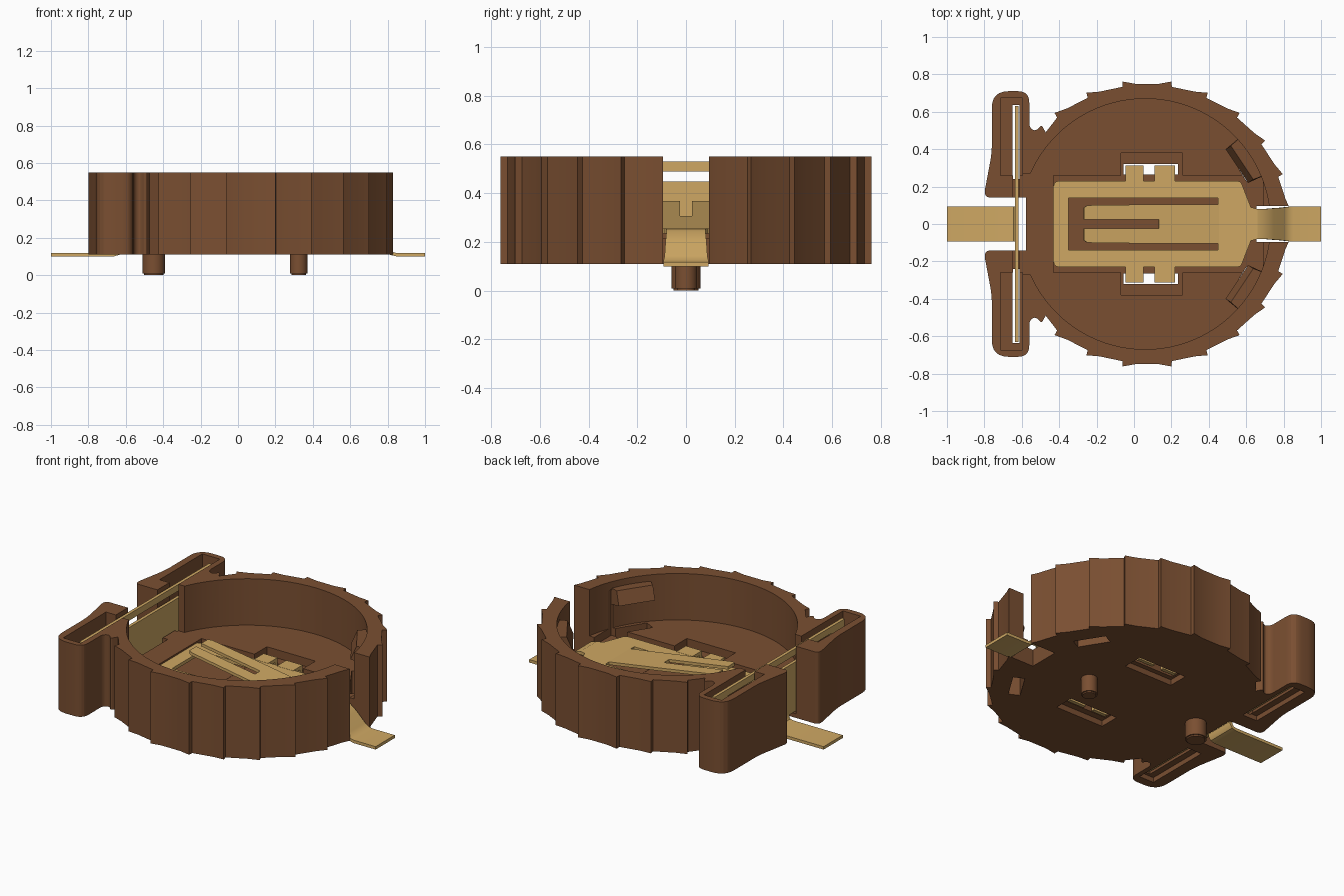
import bpy, bmesh, math
from mathutils import Vector

cube = bpy.data.objects.get("Cube")
if cube:
    bpy.data.objects.remove(cube, do_unlink=True)


def material(name, rgb):
    m = bpy.data.materials.new(name)
    m.use_nodes = True
    m.diffuse_color = (*rgb, 1)
    bsdf = next(n for n in m.node_tree.nodes if n.type == 'BSDF_PRINCIPLED')
    bsdf.inputs["Base Color"].default_value = (*rgb, 1)
    return m


BROWN = material("brown plastic", (0.195, 0.078, 0.031))
GOLD = material("gold metal", (0.62, 0.39, 0.125))


def finish(name, bm, mat):
    bmesh.ops.recalc_face_normals(bm, faces=bm.faces[:])
    me = bpy.data.meshes.new(name)
    bm.to_mesh(me)
    bm.free()
    me.materials.append(mat)
    ob = bpy.data.objects.new(name, me)
    bpy.context.collection.objects.link(ob)
    return ob


def prism(name, pts, z0, z1, mat=BROWN):
    """Extrude an outline in x, y from z0 to z1."""
    bm = bmesh.new()
    lo = [bm.verts.new((x, y, z0)) for x, y in pts]
    hi = [bm.verts.new((x, y, z1)) for x, y in pts]
    bm.faces.new(lo)
    bm.faces.new(hi)
    for i in range(len(pts)):
        j = (i + 1) % len(pts)
        bm.faces.new((lo[i], lo[j], hi[j], hi[i]))
    return finish(name, bm, mat)


def box(name, x0, x1, y0, y1, z0, z1, mat=BROWN):
    return prism(name, [(x0, y0), (x1, y0), (x1, y1), (x0, y1)], z0, z1, mat)


def circle(cx, cy, r, n):
    return [(cx + r * math.cos(2 * math.pi * i / n),
             cy + r * math.sin(2 * math.pi * i / n)) for i in range(n)]


def rounded(pts, n=6):
    """Round each corner (x, y, size) of an outline."""
    out = []
    for i, (x, y, r) in enumerate(pts):
        c = Vector((x, y))
        if r == 0:
            out.append((x, y))
            continue
        a = c + (Vector(pts[i - 1][:2]) - c).normalized() * r
        b = c + (Vector(pts[(i + 1) % len(pts)][:2]) - c).normalized() * r
        for k in range(n + 1):
            t = k / n
            out.append(tuple(a * (1 - t) ** 2 + c * 2 * t * (1 - t) + b * t * t))
    return out


def flip(pts, s):
    return [(p[0], p[1] * s, *p[2:]) for p in pts]


def ribbon(name, path, thick=0.018):
    """Bent sheet metal strip: path of (x, z, y0, y1)."""
    bm = bmesh.new()
    rows = []
    for dz in (0, 1):
        for i, (x, z, y0, y1) in enumerate(path):
            p, q = path[max(i - 1, 0)], path[min(i + 1, len(path) - 1)]
            n = Vector((-(q[1] - p[1]), q[0] - p[0])).normalized() * thick * dz
            rows.append([bm.verts.new((x + n.x, y, z + n.y)) for y in (y0, y1)])
    k = len(path)
    for i in range(k - 1):
        a, b, c, d = rows[i], rows[i + 1], rows[k + i], rows[k + i + 1]
        for f in ((a[0], b[0], b[1], a[1]), (c[0], c[1], d[1], d[0]),
                  (a[0], c[0], d[0], b[0]), (a[1], b[1], d[1], c[1])):
            bm.faces.new(f)
    for i in (0, k - 1):
        bm.faces.new((rows[i][0], rows[i][1], rows[k + i][1], rows[k + i][0]))
    return finish(name, bm, GOLD)


def boolean(ob, tools, op):
    """Apply booleans and discard the tools."""
    for t in tools:
        m = ob.modifiers.new("bool", 'BOOLEAN')
        m.operation, m.object, m.solver = op, t, 'EXACT'
    dg = bpy.context.evaluated_depsgraph_get()
    me = bpy.data.meshes.new_from_object(ob.evaluated_get(dg))
    ob.modifiers.clear()
    ob.data = me
    for t in tools:
        bpy.data.objects.remove(t, do_unlink=True)


def smooth(ob, angle=25):
    bpy.ops.object.select_all(action='DESELECT')
    ob.select_set(True)
    bpy.context.view_layer.objects.active = ob
    bpy.ops.object.shade_smooth_by_angle(angle=math.radians(angle))


BOT, TOP, FLOOR, CX = 0.11, 0.55, 0.265, 0.07

# Grip-toothed round wall outline, upper half then mirrored
half = []
for k in range(5, -4, -1):
    a = 90 - (7.5 + 15 * k) if k >= 0 else 90 + (7.5 + 15 * (-k - 1))
    side = -1 if k >= 0 else 1
    tooth = [(-2.7 * side, 0.752), (2.3 * side, 0.773), (2.7 * side, 0.745)]
    for da, r in (tooth if side > 0 else tooth[::-1]):
        t = math.radians(a + da)
        half.append((CX + r * math.cos(t), r * math.sin(t)))
half += [(-0.58, 0.35), (-0.66, 0.16)]
body = prism("holder_body", half + [(x, -y) for x, y in reversed(half)], BOT, TOP)

# Arms that carry the side contact
arm = [(-0.56, 0.71, 0.06), (-0.76, 0.71, 0.09), (-0.76, 0.38, 0.05), (-0.805, 0.14, 0.045),
       (-0.5, 0.14, 0), (-0.42, 0.4, 0), (-0.495, 0.53, 0.015), (-0.53, 0.49, 0.03),
       (-0.56, 0.52, 0.02)]
boolean(body, [prism("arm", rounded(flip(arm, s)), BOT, TOP) for s in (1, -1)], 'UNION')

# Cavity, contact recess, end openings
cuts = [prism("cavity", circle(0.06, 0, 0.67, 96), FLOOR, 0.7),
        box("plate_seat", -0.645, -0.45, -0.27, 0.27, FLOOR, 0.7),
        box("left_opening", -0.9, -0.577, -0.143, 0.143, 0, 0.7),
        box("right_opening", 0.655, 0.9, -0.095, 0.095, 0, 0.7),
        box("contact_recess", -0.43, 0.69, -0.26, 0.26, 0.215, 0.5),
        box("tab_recess", -0.07, 0.26, -0.38, 0.38, 0.214, 0.5)]
clip = [(0.49, 0.40), (0.61, 0.22), (0.72, 0.27), (0.585, 0.48)]
for s in (1, -1):
    def mbox(x0, x1, y0, y1, z0, z1):
        return box("cut", x0, x1, min(y0 * s, y1 * s), max(y0 * s, y1 * s), z0, z1)
    cuts += [mbox(-0.715, -0.595, 0.26, 0.675, 0.2, 0.7),      # arm pocket
             mbox(-0.65, -0.612, 0.255, 0.635, 0, 0.3),        # slot through the pocket floor
             mbox(-0.69, -0.59, 0.24, 0.655, 0, 0.14),         # underside recess of the arm
             mbox(-0.648, -0.612, 0.1, 0.3, 0.135, 0.7),       # plate passage
             mbox(-0.055, 0.235, 0.265, 0.32, 0, 0.4),         # tab slot
             mbox(-0.07, 0.26, 0.235, 0.36, 0, 0.145),         # underside recess of the tabs
             prism("cut", flip([(0.5, 0.39), (0.6, 0.23), (0.66, 0.26), (0.56, 0.42)], s), 0, 0.4)]
boolean(body, cuts, 'DIFFERENCE')
smooth(body, 14)

# Retaining clips with a chamfered lead-in
for s, side in ((1, "back"), (-1, "front")):
    ob = prism(side + "_clip", flip(clip, s), 0.40, 0.51)
    for v in ob.data.vertices:
        if v.co.z > 0.5 and v.index % 4 < 2:
            v.co.x += 0.028
            v.co.y += 0.018 * s
    for v in ob.data.vertices:
        if v.co.z < 0.45 and v.index % 4 < 2:
            v.co.z = 0.43

# Locating pegs
for name, x, r in (("large_peg", -0.45, 0.06), ("small_peg", 0.325, 0.046)):
    bm = bmesh.new()
    bmesh.ops.create_cone(bm, cap_ends=True, segments=32, radius1=r, radius2=r, depth=0.13)
    bmesh.ops.translate(bm, vec=(x, 0, 0.065), verts=bm.verts[:])
    rim = [e for e in bm.edges if all(v.co.z < 0.01 for v in e.verts)]
    bmesh.ops.bevel(bm, geom=rim, offset=0.008, segments=2, affect='EDGES')
    smooth(finish(name, bm, BROWN), 40)

# Bottom contact plate with a window for the spring
outline = [(0.57, 0.23, 0.02), (-0.43, 0.23, 0.03), (-0.43, -0.23, 0.03), (0.57, -0.23, 0.02),
           (0.625, -0.09, 0), (0.66, -0.08, 0), (0.66, 0.08, 0), (0.625, 0.09, 0)]
plate = prism("bottom_contact", rounded(outline, 4), 0.235, 0.255, GOLD)
boolean(plate, [box("window", -0.35, 0.45, -0.14, 0.14, 0.1, 0.4)], 'DIFFERENCE')

# Forked spring rising toward the left end
def spring_z(x):
    return 0.236 + 0.115 * (0.46 - x) / 0.73


ribbon("spring_root", [(x, spring_z(x), -0.105, 0.105) for x in (0.13, 0.46)])
for s, side in ((1, "back"), (-1, "front")):
    ribbon(side + "_spring_finger",
           [(x, spring_z(x), *sorted((s * 0.025, s * w)))
            for x, w in ((-0.27, 0.088), (-0.25, 0.1), (0.13, 0.105))])
    # Bent tabs that lock the plate in the floor
    for i, (x0, x1) in enumerate(((-0.045, 0.05), (0.11, 0.22))):
        y0, y1 = sorted((s * 0.22, s * 0.312))
        box(f"{side}_tab_{i + 1}", x0, x1, y0, y1, 0.235, 0.256, GOLD)
        y0, y1 = sorted((s * 0.288, s * 0.31))
        box(f"{side}_tab_leg_{i + 1}", x0, x1, y0, y1, 0.14, 0.24, GOLD)

# Solder terminals
smooth(ribbon("right_terminal", [(0.65, 0.237, -0.08, 0.08), (0.69, 0.228, -0.08, 0.08),
                                 (0.735, 0.19, -0.084, 0.084), (0.79, 0.13, -0.088, 0.088),
                                 (0.815, 0.108, -0.092, 0.092), (0.85, 0.1, -0.093, 0.093),
                                 (1.0, 0.1, -0.093, 0.093)]), 35)
smooth(ribbon("left_terminal", [(-1.0, 0.1, -0.093, 0.093), (-0.665, 0.1, -0.093, 0.093),
                                (-0.635, 0.108, -0.093, 0.093), (-0.62, 0.13, -0.093, 0.093),
                                (-0.618, 0.18, -0.093, 0.093)]), 35)

# Upright side contact with a slit under its top bar
side_plate = box("side_contact", -0.637, -0.618, -0.63, 0.63, 0.145, 0.53, GOLD)
boolean(side_plate, [box("slit", -0.7, -0.5, -0.5, 0.5, 0.448, 0.49)], 'DIFFERENCE')
